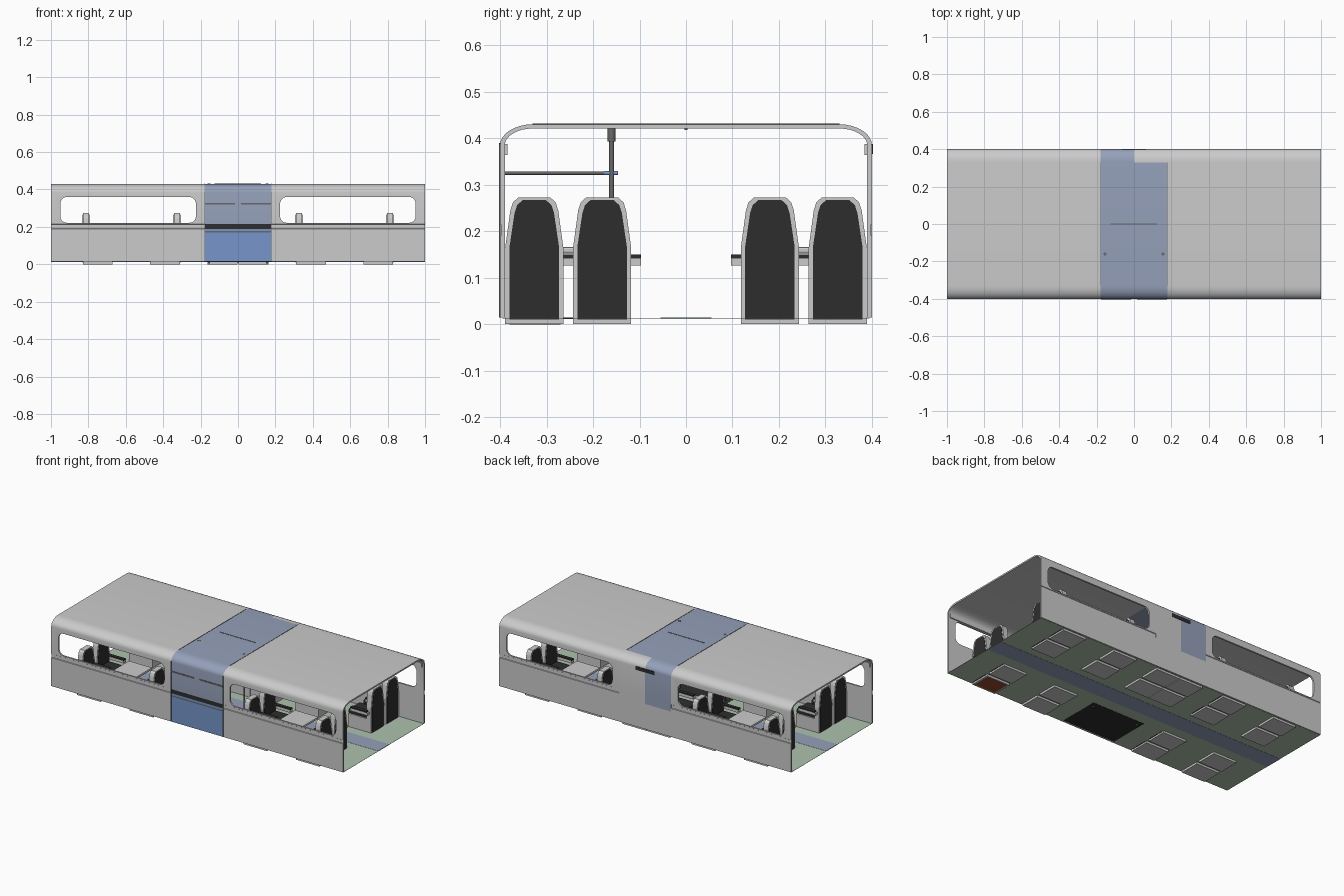
import bpy, bmesh, math
from mathutils import Vector

if "Cube" in bpy.data.objects:
    bpy.data.objects.remove(bpy.data.objects["Cube"])

def mat(name, r, g, b):
    m = bpy.data.materials.new(name)
    m.diffuse_color = (r, g, b, 1)
    m.use_nodes = True
    m.node_tree.nodes["Principled BSDF"].inputs["Base Color"].default_value = m.diffuse_color
    return m

GREY = mat("light grey", .60, .60, .60)
BLACK = mat("black", .027, .027, .027)
DARK = mat("dark grey", .14, .14, .14)
HAZE = mat("grey blue", .30, .355, .49)
BLUE = mat("door blue", .18, .30, .60)
FLOOR = mat("sage green", .42, .54, .42)
RUST = mat("rust brown", .30, .07, .03)

def finish(name, bm, *mats):
    bmesh.ops.recalc_face_normals(bm, faces=bm.faces)
    me = bpy.data.meshes.new(name)
    bm.to_mesh(me)
    bm.free()
    for m in mats:
        me.materials.append(m)
    ob = bpy.data.objects.new(name, me)
    bpy.context.collection.objects.link(ob)
    return ob

def box(name, x, y, z, m, bevel=0):
    bm = bmesh.new()
    bmesh.ops.create_cube(bm, size=1)
    for v in bm.verts:
        v.co = Vector([(a + b) / 2 + c * (b - a) for (a, b), c in
                       zip((sorted(x), sorted(y), sorted(z)), v.co)])
    if bevel:
        bmesh.ops.bevel(bm, geom=bm.edges[:], offset=bevel, segments=2, affect='EDGES', profile=.5)
    return finish(name, bm, m)

def prism(name, pts, axis, lo, hi, m):
    """Outline extruded along x (points are y,z) or y (points are x,z)."""
    bm = bmesh.new()
    place = (lambda p, t: (t, p[0], p[1])) if axis == 'x' else (lambda p, t: (p[0], t, p[1]))
    f = bm.faces.new([bm.verts.new(place(p, lo)) for p in pts])
    r = bmesh.ops.extrude_face_region(bm, geom=[f])
    d = Vector(place((0, 0), hi - lo))
    bmesh.ops.translate(bm, vec=d, verts=[v for v in r['geom'] if isinstance(v, bmesh.types.BMVert)])
    return finish(name, bm, m)

def rod(name, a, b, r, m):
    a, b = Vector(a), Vector(b)
    bm = bmesh.new()
    bmesh.ops.create_cone(bm, cap_ends=True, segments=14, radius1=r, radius2=r, depth=(b - a).length)
    q = Vector((0, 0, 1)).rotation_difference(b - a)
    for v in bm.verts:
        v.co = q @ v.co + (a + b) / 2
    ob = finish(name, bm, m)
    smooth(ob)

def smooth(ob):
    bpy.ops.object.select_all(action='DESELECT')
    ob.select_set(True)
    bpy.context.view_layer.objects.active = ob
    bpy.ops.object.shade_smooth_by_angle(angle=math.radians(32))

# Body cross-section: straight walls with a waist groove, rounded roof shoulders
def section(wall, top, groove):
    half = [(wall, .014), (wall, .17), (wall, .178), (wall, .19), (wall - groove, .192),
            (wall - groove, .213), (wall, .215)]
    n = 8
    for i in range(n + 1):
        a = math.pi / 2 * i / n
        half.append((.33 + (wall - .33) * math.cos(a), .385 + (top - .385) * math.sin(a)))
    return half + [(-y, z) for y, z in reversed(half)]

def shell(name, xs, groove, rule, mats):
    out, inn = section(.4, .43, groove), section(.39, .421, 0)
    bm = bmesh.new()
    rings = [[[bm.verts.new((x, y, z)) for y, z in s] for s in (out, inn)] for x in xs]
    n = len(out)
    for a, b in zip(rings, rings[1:]):
        for k in range(2):
            for i in range(n - 1):
                f = bm.faces.new((a[k][i], a[k][i + 1], b[k][i + 1], b[k][i]))
                f.material_index = rule(f.calc_center_median(), k)
        for i in (0, n - 1):
            bm.faces.new((a[0][i], b[0][i], b[1][i], a[1][i]))
    for r in (rings[0], rings[-1]):
        for i in range(n - 1):
            bm.faces.new((r[0][i], r[0][i + 1], r[1][i + 1], r[1][i]))
    return finish(name, bm, *mats)

# Saloon shells with one long rounded window per side
def rounded(x0, x1, z0, z1, r):
    pts = []
    for cx, cz, q in ((x1 - r, z1 - r, 0), (x0 + r, z1 - r, 1), (x0 + r, z0 + r, 2), (x1 - r, z0 + r, 3)):
        for i in range(6):
            a = math.pi / 2 * (q + i / 5)
            pts.append((cx + r * math.cos(a), cz + r * math.sin(a)))
    return pts

for s in (-1, 1):
    body = shell("saloon_shell", sorted((s * .178, s * 1.0)), .003, lambda c, k: 0, [GREY])
    xa, xb = sorted((s * .225, s * .95))
    cutter = prism("window_cutter", rounded(xa, xb, .222, .36, .035), 'y', -.6, .6, GREY)
    cutter.hide_render = True
    mod = body.modifiers.new("windows", 'BOOLEAN')
    mod.operation, mod.solver, mod.object = 'DIFFERENCE', 'EXACT', cutter
    bpy.context.view_layer.objects.active = body
    bpy.ops.object.modifier_apply(modifier=mod.name)
    bpy.data.objects.remove(cutter)
    smooth(body)

# Vestibule section: blue door side and roof, grey at the back right
def door_rule(c, k):
    if k:
        return 1
    if c.y > .33 and (c.x > 0 or c.z < .17):
        return 0
    if c.y < -.38:
        if c.z < .17:
            return 2
        if c.z < .178:
            return 3
        if c.z < .19:
            return 2
        if c.z < .2155:
            return 4
    return 1

smooth(shell("vestibule_shell", [-.178, 0, .178], 0, door_rule, [GREY, HAZE, BLUE, DARK, BLACK]))
for s in (-1, 1):
    # seam strip, door rail, grab pole with rail to the wall
    box("door_seam", (s * .176, s * .18), (-.402, -.399), (.014, .39), DARK)
    box("roof_seam", (s * .176, s * .18), (-.33, .33), (.429, .4315), DARK)
    box("door_rail", (s * .017, s * .177), (-.4025, -.399), (.321, .329), DARK)
    rod("grab_pole", (s * .155, -.16, .004), (s * .155, -.16, .431), .0055, DARK)
    rod("pole_socket", (s * .155, -.16, .393), (s * .155, -.16, .431), .0085, DARK)
    rod("wall_rail", (s * .155, -.39, .325), (s * .155, -.165, .325), .004, DARK)
    rod("rail_joint", (s * .155, -.176, .325), (s * .155, -.146, .325), .0045, BLUE)
    # long rails above the windows
    for t in (-1, 1):
        xa, xb = s * .2, s * .99
        box("window_top_rail", (xa, xb), (t * .384, t * .391), (.364, .388), GREY)
box("back_display", (-.065, .065), (.385, .402), (.366, .388), BLACK)
box("roof_strip", (-.125, .122), (-.003, .003), (.418, .4315), DARK)

# Floor with aisle stripe and entrance mat
box("floor", (-1, 1), (-.395, .395), (.0125, .0135), FLOOR)
box("aisle_stripe", (-1, 1), (-.055, .055), (.0115, .0145), HAZE)
box("entrance_mat", (-.18, .18), (-.385, -.13), (.0115, .0145), BLACK)

# Seats: bx is the outer face of the backrest, d the facing direction
def outline(yc, k, z0, dz):
    h = [(.0625, z0), (.0625, .165), (.0515, .245 + dz), (.046, .262 + dz), (.034, .273 + dz)]
    h = [(y - k, z) for y, z in h]
    return [(yc + y, z) for y, z in h] + [(yc - y, z) for y, z in reversed(h)]

def seat(bx, d, yc):
    a, b = sorted((bx, bx + d * .033))
    prism("seat_back", outline(yc, 0, 0, 0), 'x', a, b, GREY)
    prism("seat_back_panel", outline(yc, .009, .01, -.006), 'x', a - .002, b + .002, BLACK)
    box("seat_base", (bx + d * .033, bx + d * .16), (yc - .0625, yc + .0625), (0, .095), GREY)
    box("seat_cushion", (bx + d * .033, bx + d * .163), (yc - .056, yc + .056), (.092, .12), BLACK, .008)

def seat_pair(bx, d, side):
    for yc in (.1805, .3265):
        seat(bx, d, side * yc)
    for y0, y1 in ((.097, .119), (.243, .264)):
        box("armrest", (bx + d * .012, bx + d * .13), (side * y0, side * y1), (.126, .142), GREY)
        box("armrest_pad", (bx + d * .02, bx + d * .13), (side * y0, side * y1), (.142, .15), BLACK)

for s in (-1, 1):
    for side in (-1, 1):
        seat_pair(s * .31, s, side)
        seat_pair(s * .83, -s, side)
        # table fixed to the wall between facing seats
        box("table", (s * .49, s * .65), (side * .14, side * .39), (.152, .166), GREY, .004)
        box("table_bracket", (s * .55, s * .59), (side * .3, side * .39), (.135, .153), DARK)
    seat_pair(s * .002, s, 1)
box("underseat_plate", (.68, .82), (-.38, -.27), (0, .003), RUST).location.z = -.0005
